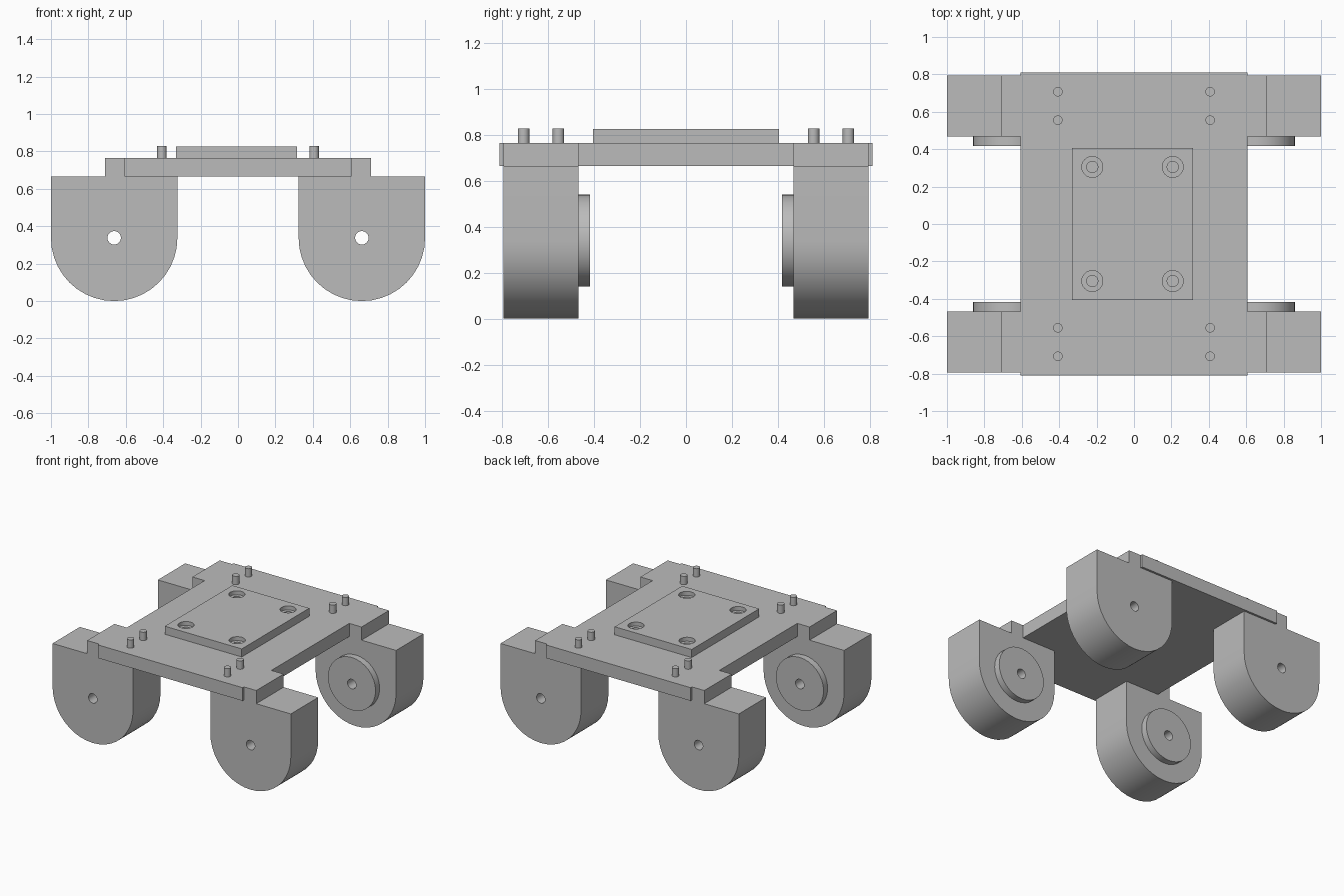
import bpy
import bmesh
from math import cos, sin, pi, radians

if "Cube" in bpy.data.objects:
    bpy.data.objects.remove(bpy.data.objects["Cube"], do_unlink=True)

grey = bpy.data.materials.new("plain grey")
grey.use_nodes = True
COLOUR = (0.5, 0.5, 0.5, 1)
grey.diffuse_color = COLOUR
grey.node_tree.nodes["Principled BSDF"].inputs["Base Color"].default_value = COLOUR

DECK_LOW, DECK_TOP, PAD_TOP = 0.665, 0.765, 0.826
AXLE_X, AXLE_Z, LEG_R = 0.662, 0.338, 0.338
LEG_IN, LEG_OUT, BOSS_IN = 0.467, 0.795, 0.418


def finish(name, bm):
    bmesh.ops.recalc_face_normals(bm, faces=bm.faces)
    mesh = bpy.data.meshes.new(name)
    bm.to_mesh(mesh)
    bm.free()
    mesh.materials.append(grey)
    obj = bpy.data.objects.new(name, mesh)
    bpy.context.collection.objects.link(obj)
    return obj


def prism(name, outline, direction):
    """Solid made by sweeping a closed outline along a vector."""
    bm = bmesh.new()
    face = bm.faces.new([bm.verts.new(p) for p in outline])
    swept = bmesh.ops.extrude_face_region(bm, geom=[face])["geom"]
    verts = [v for v in swept if isinstance(v, bmesh.types.BMVert)]
    bmesh.ops.translate(bm, vec=direction, verts=verts)
    return finish(name, bm)


def box(name, x0, x1, y, z0, z1):
    outline = [(x0, -y, z0), (x1, -y, z0), (x1, y, z0), (x0, y, z0)]
    return prism(name, outline, (0, 0, z1 - z0))


def rod_z(name, x, y, r, z0, z1, n=24):
    ring = [(x + r * cos(2 * pi * i / n), y + r * sin(2 * pi * i / n), z0) for i in range(n)]
    return prism(name, ring, (0, 0, z1 - z0))


def rod_y(name, x, z, r, y0, y1, n=32):
    ring = [(x + r * cos(2 * pi * i / n), y0, z + r * sin(2 * pi * i / n)) for i in range(n)]
    return prism(name, ring, (0, y1 - y0, 0))


def drill(obj, cutter):
    cutter.hide_render = True
    mod = obj.modifiers.new("hole", "BOOLEAN")
    mod.operation = "DIFFERENCE"
    mod.solver = "EXACT"
    mod.object = cutter
    bpy.context.view_layer.objects.active = obj
    bpy.ops.object.modifier_apply(modifier=mod.name)
    bpy.data.objects.remove(cutter, do_unlink=True)


def smooth(obj):
    bpy.ops.object.select_all(action="DESELECT")
    obj.select_set(True)
    bpy.context.view_layer.objects.active = obj
    bpy.ops.object.shade_smooth_by_angle(angle=radians(30))


# Deck plate
box("deck_plate", -0.607, 0.607, 0.811, DECK_LOW, DECK_TOP)

# Raised pad with four stepped screw holes
PAD_X = -0.008
pad = box("raised_pad", PAD_X - 0.323, PAD_X + 0.323, 0.405, DECK_TOP, PAD_TOP)
for sx in (-1, 1):
    for sy in (-1, 1):
        x, y = PAD_X + sx * 0.215, sy * 0.305
        drill(pad, rod_z("cutter", x, y, 0.056, PAD_TOP - 0.03, PAD_TOP + 0.05))
        drill(pad, rod_z("cutter", x, y, 0.03, DECK_TOP - 0.05, PAD_TOP))
smooth(pad)

for sx, side in ((-1, "right"), (1, "left")):
    for sy, end in ((-1, "front"), (1, "back")):
        tag = f"{end}_{side}"

        # Round-bottomed leg with a step that meets the deck edge
        arc = [(AXLE_X - LEG_R * cos(pi * i / 20), AXLE_Z - LEG_R * sin(pi * i / 20))
               for i in range(21)]
        step = [(1, DECK_LOW), (0.71, DECK_LOW), (0.71, DECK_TOP), (0.607, DECK_TOP),
                (0.607, DECK_LOW), (AXLE_X - LEG_R, DECK_LOW)]
        outline = [(sx * x, sy * LEG_IN, z) for x, z in arc + step]
        leg = prism("leg_" + tag, outline, (0, sy * (LEG_OUT - LEG_IN), 0))

        # Round boss on the inner face
        boss = rod_y("boss_" + tag, sx * AXLE_X, AXLE_Z + 0.002, 0.2, sy * BOSS_IN, sy * LEG_IN)

        # Axle hole through both
        for part in (leg, boss):
            drill(part, rod_y("cutter", sx * AXLE_X, AXLE_Z, 0.036, sy * 0.3, sy * 0.9, 24))
            smooth(part)

        # Locating pegs
        for y, place in ((0.555, "inner"), (0.707, "outer")):
            smooth(rod_z(f"peg_{place}_{tag}", sx * 0.407, sy * y, 0.025, DECK_TOP, 0.828))
